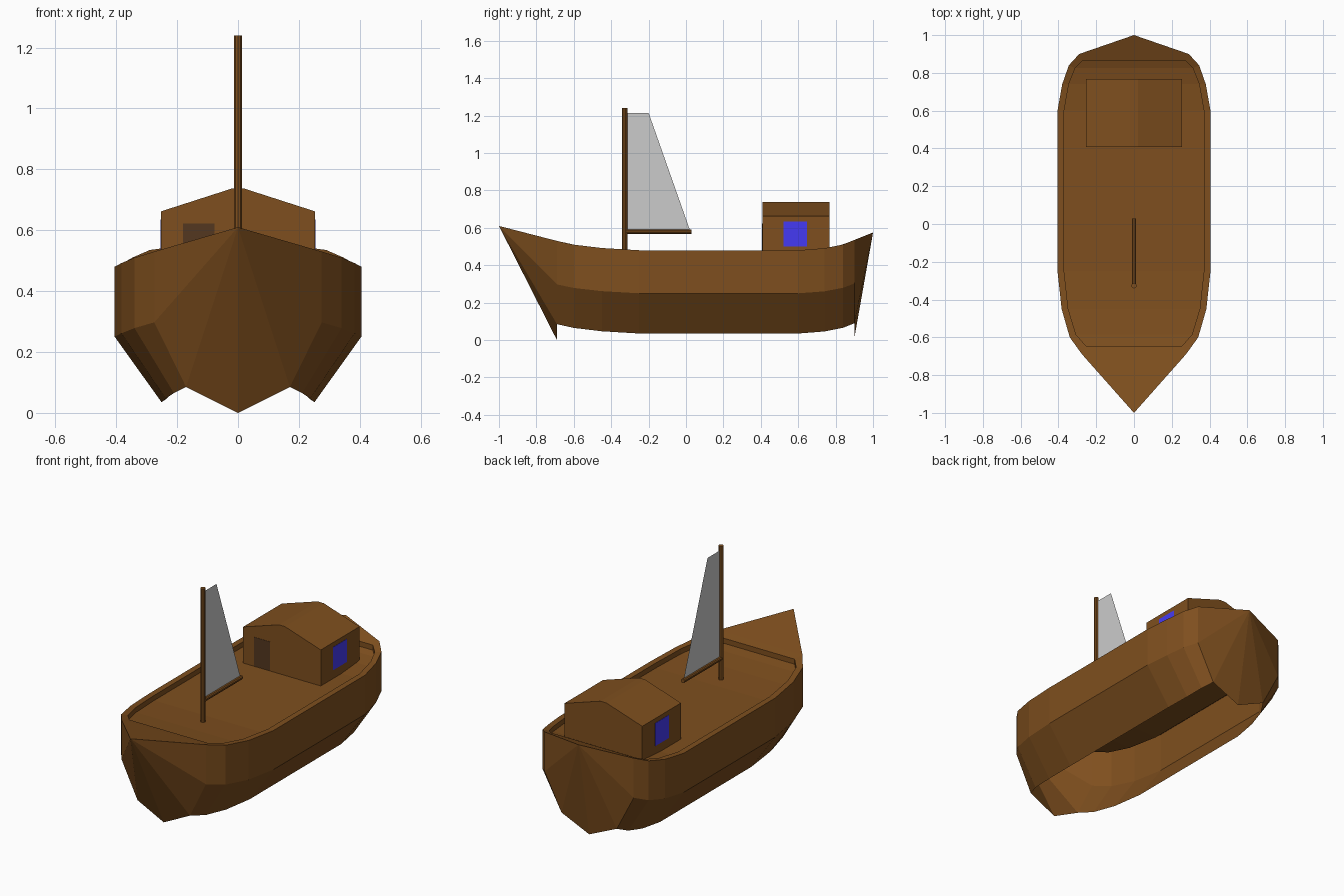
import bpy, bmesh
from math import pi
from mathutils import Vector

if "Cube" in bpy.data.objects:
    bpy.data.objects.remove(bpy.data.objects["Cube"])


def material(name, rgb):
    m = bpy.data.materials.new(name)
    m.diffuse_color = (*rgb, 1)
    m.use_nodes = True
    m.node_tree.nodes["Principled BSDF"].inputs["Base Color"].default_value = m.diffuse_color
    return m


WOOD = material("wood", (0.21, 0.078, 0.013))
DARK = material("dark_wood", (0.087, 0.038, 0.014))
BLUE = material("blue_glass", (0.06, 0.042, 0.9))


def finish(name, bm, mat=None):
    bmesh.ops.remove_doubles(bm, verts=bm.verts, dist=1e-5)
    bmesh.ops.recalc_face_normals(bm, faces=bm.faces)
    me = bpy.data.meshes.new(name)
    bm.to_mesh(me)
    bm.free()
    ob = bpy.data.objects.new(name, me)
    bpy.context.collection.objects.link(ob)
    if mat:
        me.materials.append(mat)
    return ob


def poly(bm, pts):
    return bm.faces.new([bm.verts.new(p) for p in pts])


def mirrored(bm, pts):
    poly(bm, pts)
    poly(bm, [(-x, y, z) for x, y, z in pts])


def across(bm, p, q):
    # Quad between two points and their mirror images
    poly(bm, [p, q, (-q[0], *q[1:]), (-p[0], *p[1:])])


def prism(name, pts, offset, mat):
    bm = bmesh.new()
    f = poly(bm, pts)
    r = bmesh.ops.extrude_face_region(bm, geom=[f], use_keep_orig=True)
    vs = [v for v in r["geom"] if isinstance(v, bmesh.types.BMVert)]
    bmesh.ops.translate(bm, vec=Vector(offset), verts=vs)
    return finish(name, bm, mat)


def rod(name, radius, length, loc, rot=(0, 0, 0)):
    bpy.ops.mesh.primitive_cylinder_add(vertices=10, radius=radius, depth=length,
                                        location=loc, rotation=rot)
    ob = bpy.context.object
    ob.name = name
    ob.data.materials.append(WOOD)


# Hull stations: y, half width, rise of the sheer line
stations = [(-0.69, 0.275, 0.05), (-0.6, 0.34, 0.03), (-0.45, 0.383, 0.012), (-0.25, 0.405, 0),
            (0.6, 0.405, 0), (0.74, 0.38, 0.011), (0.84, 0.345, 0.031), (0.9, 0.29, 0.055)]


def ring(y, w, r):
    return [(w, y, 0.48 + r), (w, y, 0.25 + r * 0.95), (w * 0.62, y, 0.035 + r)]


# Hull sides, open underneath, with bow and stern fans
bm = bmesh.new()
rings = [ring(*s) for s in stations]
for a, b in zip(rings, rings[1:]):
    for i in range(2):
        mirrored(bm, [a[i], b[i], b[i + 1], a[i + 1]])
bow, stern = (0, -1, 0.61), (0, 1, 0.575)
for end, tip, keel in ((rings[0], bow, (0, -0.69, 0)), (rings[-1], stern, (0, 0.9, 0.01))):
    chain = end + [keel]
    for p, q in zip(chain, chain[1:]):
        mirrored(bm, [tip, p, q])
    poly(bm, [tip, end[0], (-end[0][0], *end[0][1:])])   # bow / stern deck triangle
finish("hull", bm, WOOD)

# Rail and sunken deck
bm = bmesh.new()
outer = [r[0] for r in rings]
inner = [(x - 0.035, y, z) for x, y, z in outer]
inner[0] = (0.255, -0.645, 0.518)
inner[1] = (0.307, -0.585, 0.507)
inner[6] = (0.312, 0.825, 0.507)
inner[7] = (0.272, 0.865, 0.521)
floor = [(x, y, z - 0.03) for x, y, z in inner]
for i in range(7):
    mirrored(bm, [outer[i], outer[i + 1], inner[i + 1], inner[i]])
    mirrored(bm, [inner[i], inner[i + 1], floor[i + 1], floor[i]])
    across(bm, floor[i], floor[i + 1])
for i in (0, 7):
    across(bm, outer[i], inner[i])
    across(bm, inner[i], floor[i])
finish("deck_and_rail", bm, WOOD)

# Cabin with a blunted gable roof
half = [(0.253, 0.45), (0.253, 0.662), (0.02, 0.737)]
profile = half + [(-x, z) for x, z in reversed(half)]
prism("cabin", [(x, 0.408, z) for x, z in profile], (0, 0.36, 0), WOOD)

# Door and side windows
prism("door", [(x, 0.4065, z) for x, z in ((-0.18, 0.452), (-0.077, 0.452), (-0.077, 0.622), (-0.18, 0.622))],
      (0, 0.006, 0), DARK)
for side, label in ((1, "right"), (-1, "left")):
    prism(label + "_window", [(side * 0.249, y, z) for y, z in
          ((0.52, 0.5), (0.648, 0.5), (0.648, 0.635), (0.52, 0.635))], (side * 0.0055, 0, 0), BLUE)

# Mast, boom and sail
rod("mast", 0.014, 0.795, (0, -0.327, 0.8425))
rod("boom", 0.0125, 0.36, (0, -0.15, 0.579), (pi / 2, 0, 0))
bm = bmesh.new()
poly(bm, [(0, -0.32, 0.585), (0, 0.022, 0.585), (0, -0.2, 1.215), (0, -0.32, 1.215)])
finish("sail", bm)
